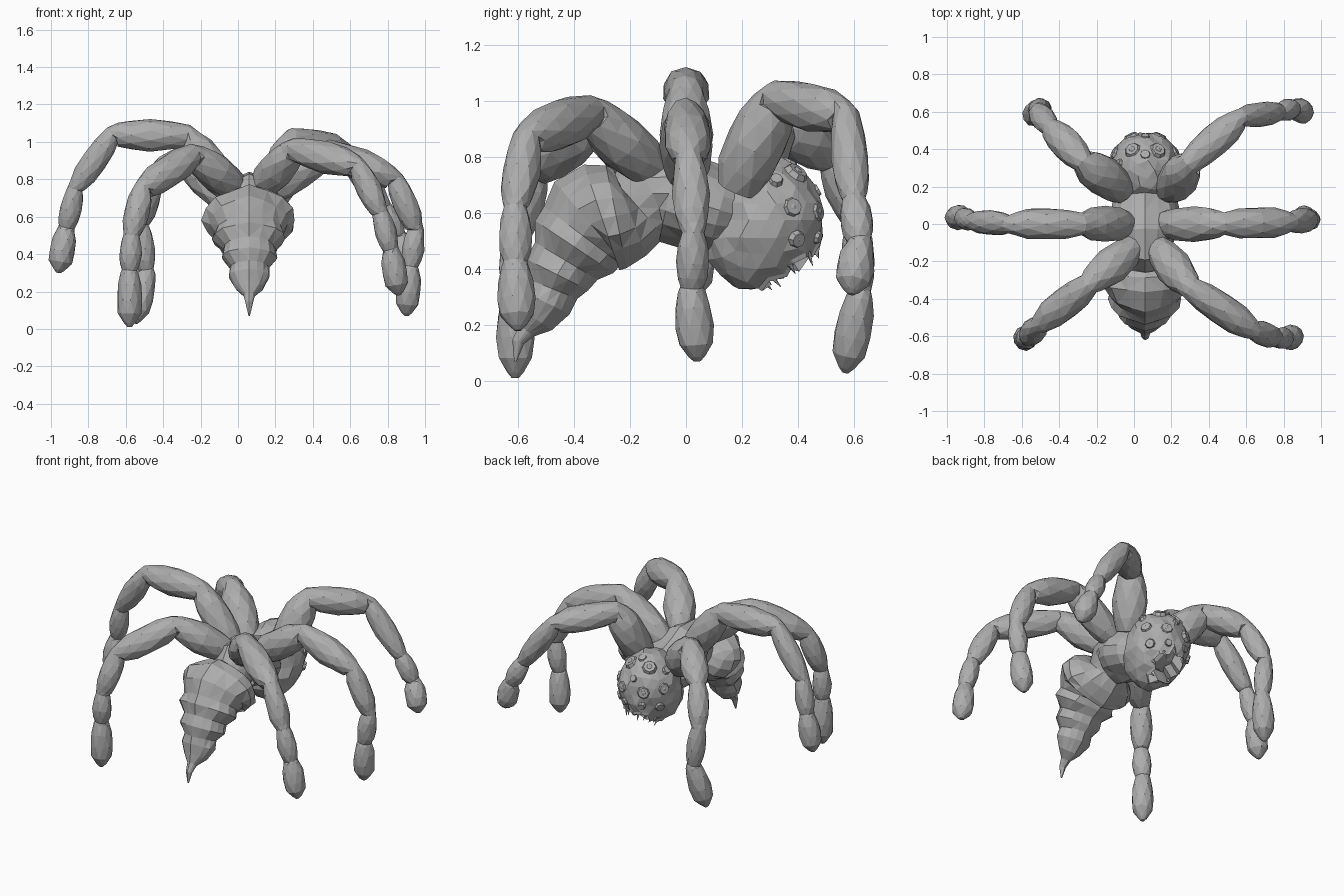
import bpy, bmesh, math, random
from mathutils import Vector, Matrix

random.seed(4)
if "Cube" in bpy.data.objects:
    bpy.data.objects.remove(bpy.data.objects["Cube"])

GREY = (0.42, 0.42, 0.42, 1)
stone = bpy.data.materials.new("stone_grey")
stone.use_nodes = True
stone.diffuse_color = GREY
stone.node_tree.nodes["Principled BSDF"].inputs["Base Color"].default_value = GREY

MID_X = 0.06  # centre line of the body


def finish(bm, name):
    bmesh.ops.recalc_face_normals(bm, faces=bm.faces[:])
    mesh = bpy.data.meshes.new(name)
    bm.to_mesh(mesh)
    bm.free()
    mesh.materials.append(stone)
    obj = bpy.data.objects.new(name, mesh)
    bpy.context.collection.objects.link(obj)
    return obj


def loft(name, rings, side, sides=10, jitter=0.05, ridge=1.0):
    """Skin rings of (centre, half width, half height) with a carried frame."""
    bm = bmesh.new()
    loops = []
    for i, (centre, wide, high) in enumerate(rings):
        ahead = rings[min(i + 1, len(rings) - 1)][0] - rings[max(i - 1, 0)][0]
        ahead.normalize()
        side = (side - ahead * side.dot(ahead)).normalized()
        up = side.cross(ahead)
        loop = []
        for k in range(sides):
            a = 2 * math.pi * (k + 0.5 * (i % 2) * (ridge == 1)) / sides
            s = 1 + random.uniform(-jitter, jitter)
            crest = ridge if abs(math.cos(a)) < 0.01 else 1
            loop.append(bm.verts.new(centre + side * math.cos(a) * wide * s
                                     + up * math.sin(a) * high * s * crest))
        loops.append(loop)
    for a, b in zip(loops, loops[1:]):
        for k in range(sides):
            n = (k + 1) % sides
            bm.faces.new((a[k], a[n], b[n], b[k]))
    bm.faces.new(loops[0])
    bm.faces.new(loops[-1])
    bmesh.ops.triangulate(bm, faces=bm.faces[:])
    return finish(bm, name)


# Thorax, abdomen and tail sting: y, z, half width, half height
spine = [(0.2, 0.59, 0.12, 0.12), (0.12, 0.61, 0.17, 0.14), (0.02, 0.64, 0.19, 0.15),
         (-0.06, 0.67, 0.17, 0.16), (-0.12, 0.67, 0.14, 0.155), (-0.17, 0.62, 0.13, 0.13),
         (-0.2, 0.6, 0.2, 0.15), (-0.25, 0.59, 0.245, 0.17), (-0.3, 0.58, 0.25, 0.18),
         (-0.34, 0.56, 0.205, 0.18), (-0.37, 0.52, 0.175, 0.155), (-0.4, 0.48, 0.195, 0.15),
         (-0.43, 0.43, 0.14, 0.12), (-0.46, 0.38, 0.15, 0.115), (-0.48, 0.33, 0.105, 0.09),
         (-0.5, 0.28, 0.11, 0.085), (-0.535, 0.22, 0.075, 0.06), (-0.57, 0.18, 0.03, 0.03),
         (-0.6, 0.14, 0.02, 0.02), (-0.61, 0.07, 0.004, 0.004)]
loft("body", [(Vector((MID_X, y, z)), w, h) for y, z, w, h in spine],
     Vector((1, 0, 0)), sides=16, jitter=0.035, ridge=1.1)

# Legs: joints from hip to toe
legs = {
    "front_left_leg": [(0.12, -0.12, 0.75), (0.3, -0.34, 0.96), (0.64, -0.57, 0.87),
                       (0.76, -0.61, 0.62), (0.82, -0.61, 0.41), (0.86, -0.6, 0.18)],
    "middle_left_leg": [(0.16, 0, 0.73), (0.48, 0, 0.95), (0.84, 0.01, 0.8),
                        (0.95, 0.025, 0.53), (0.92, 0.02, 0.32), (0.9, 0.04, 0.07)],
    "back_left_leg": [(0.19, 0.18, 0.69), (0.29, 0.32, 1.01), (0.57, 0.57, 0.95),
                      (0.78, 0.6, 0.65), (0.86, 0.62, 0.49), (0.92, 0.59, 0.31)],
    "front_right_leg": [(0, -0.12, 0.75), (-0.24, -0.32, 0.93), (-0.51, -0.54, 0.75),
                        (-0.57, -0.61, 0.5), (-0.58, -0.61, 0.3), (-0.58, -0.61, 0.01)],
    "middle_right_leg": [(-0.04, 0, 0.73), (-0.27, 0, 1.03), (-0.67, 0, 1.04),
                         (-0.87, 0.015, 0.75), (-0.92, 0.04, 0.53), (-0.96, 0.03, 0.3)],
    "back_right_leg": [(-0.06, 0.18, 0.69), (-0.27, 0.33, 0.92), (-0.45, 0.52, 0.8),
                       (-0.52, 0.61, 0.56), (-0.49, 0.62, 0.3), (-0.55, 0.57, 0.03)],
}
girth = [0.093, 0.083, 0.065, 0.057, 0.065]
swell = [(0.0, 0.74), (0.22, 0.95), (0.5, 1.04), (0.75, 0.95), (0.93, 0.75)]
for name, joints in legs.items():
    joints = [Vector(j) for j in joints]
    heavy = 1.12 if name.startswith("back") else 1
    rings = []
    for a, b, r in zip(joints, joints[1:], [girth[0] * heavy] + girth[1:]):
        rings += [(a.lerp(b, t), r * s, r * s) for t, s in swell]
    rings[-1] = (rings[-1][0], 0.03, 0.03)
    rings.append((joints[-1], 0.012, 0.012))
    loft(name, rings, (joints[1] - joints[0]).cross(Vector((0, 0, 1))))

# Head with a heavy jaw and a sunken mouth underneath
CENTRE = Vector((MID_X, 0.29, 0.575))
SIZE = Vector((0.19, 0.2, 0.225))
MOUTH = Vector((0, 0.5, -0.86)).normalized()


def on_head(direction, lift=1.0):
    d = direction.normalized()
    jaw = 1 + 0.5 * max(0, -d.y) * max(0, -d.z)
    return CENTRE + d * SIZE * jaw * lift


bm = bmesh.new()
bmesh.ops.create_icosphere(bm, subdivisions=3, radius=1)
lips = [f for f in bm.faces if f.calc_center_median().normalized().dot(MOUTH) > 0.82]
for v in bm.verts:
    v.co = on_head(v.co, random.uniform(0.96, 1.05))
bmesh.ops.inset_region(bm, faces=lips, thickness=0.015, depth=0.01)
bmesh.ops.inset_region(bm, faces=lips, thickness=0.012, depth=0)
bmesh.ops.translate(bm, verts=list({v for f in lips for v in f.verts}), vec=-MOUTH * 0.12)
finish(bm, "head")


def angle_dir(turn, rise):
    t, r = math.radians(turn), math.radians(rise)
    return Vector((math.sin(t) * math.cos(r), math.cos(t) * math.cos(r), math.sin(r)))


# Eyes: a low collar holding a faceted lens, mirrored across the head
bm = bmesh.new()
eyes = [(34, 50, 0.036), (78, 40, 0.022), (24, 8, 0.032), (62, 12, 0.03),
        (20, -16, 0.02), (55, -18, 0.026), (0, 66, 0.024), (0, 28, 0.02)]
for turn, rise, r in eyes:
    for sign in ((1, -1) if turn else (1,)):
        d = angle_dir(turn * sign, rise)
        spot = Matrix.Translation(on_head(d)) @ d.to_track_quat('Z', 'Y').to_matrix().to_4x4()
        bmesh.ops.create_cone(bm, segments=8, radius1=r * 1.3, radius2=r, depth=0.02,
                              cap_ends=True, matrix=spot)
        bmesh.ops.create_icosphere(bm, subdivisions=2, radius=r * 0.8,
                                   matrix=spot @ Matrix.Translation((0, 0, -r * 0.35)))
finish(bm, "eyes")

# Teeth around the rim of the mouth
bm = bmesh.new()
across = Vector((1, 0, 0))
along = MOUTH.cross(across)
for k in range(8):
    a = 2 * math.pi * k / 8
    out = across * math.cos(a) + along * math.sin(a)
    tip = (MOUTH - out * 0.3).normalized()
    length = 0.055 if k % 2 else 0.04
    spot = Matrix.Translation(on_head(MOUTH + out * 0.62) + tip * length * 0.3)
    bmesh.ops.create_cone(bm, segments=5, radius1=0.011, radius2=0.001, depth=length,
                          cap_ends=True,
                          matrix=spot @ tip.to_track_quat('Z', 'Y').to_matrix().to_4x4())
finish(bm, "teeth")
